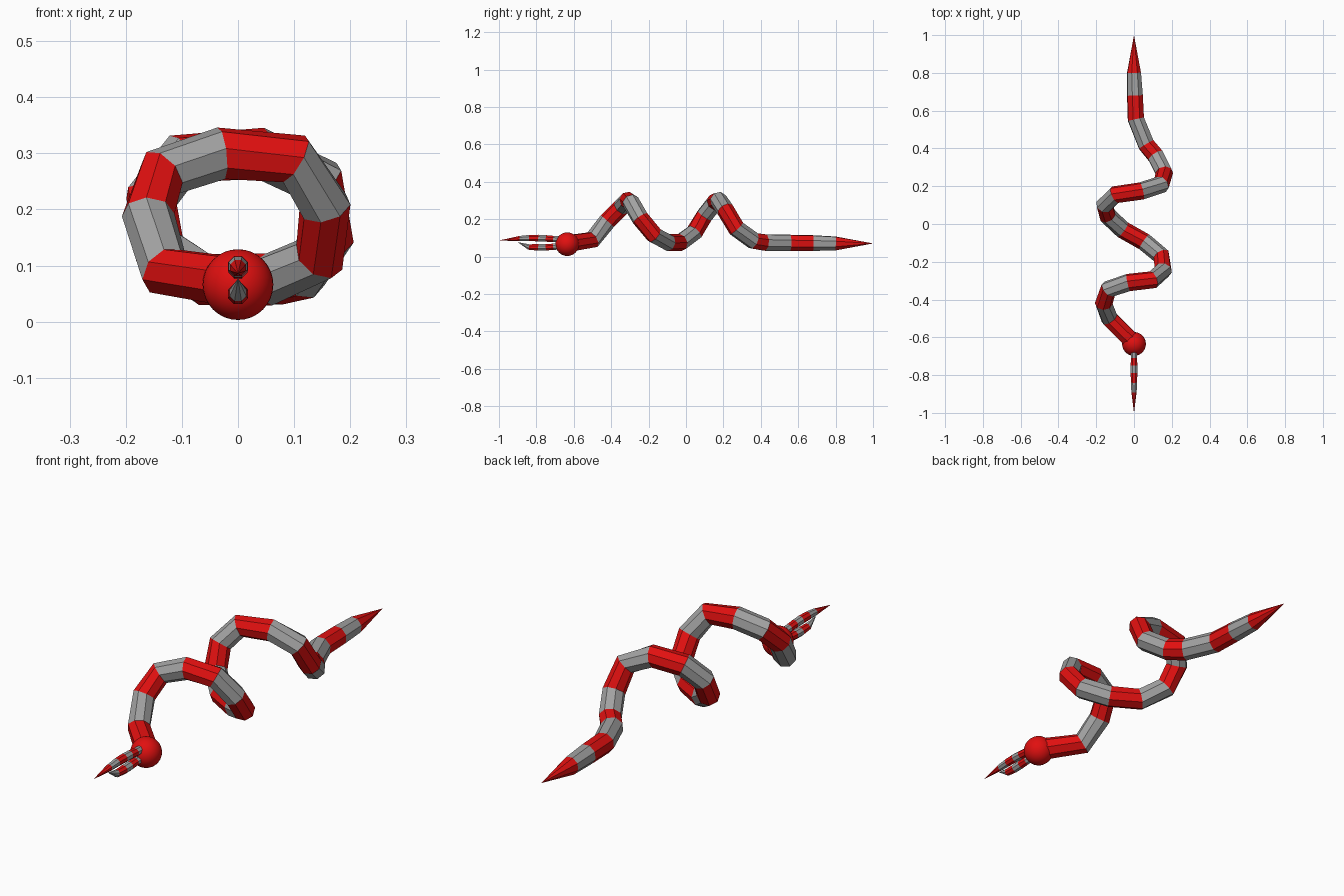
import bpy, bmesh, math
from mathutils import Vector

if "Cube" in bpy.data.objects:
    bpy.data.objects.remove(bpy.data.objects["Cube"])

red = bpy.data.materials.new("red")
red.diffuse_color = (0.75, 0.005, 0.005, 1)
red.use_nodes = True
red.node_tree.nodes["Principled BSDF"].inputs["Base Color"].default_value = red.diffuse_color
grey = bpy.data.materials.new("grey")
grey.diffuse_color = (0.36, 0.36, 0.36, 1)
grey.use_nodes = True
grey.node_tree.nodes["Principled BSDF"].inputs["Base Color"].default_value = grey.diffuse_color


def striped_tube(name, path, radii, first_red, sides=8):
    """Flat-sided tube along a path, each segment alternating in colour."""
    pts = [Vector(p) for p in path]
    bm = bmesh.new()
    rings, normal = [], Vector((0, 0, 1))
    for i, p in enumerate(pts):
        a = (p - pts[i - 1]).normalized() if i else None
        b = (pts[i + 1] - p).normalized() if i < len(pts) - 1 else None
        tangent = ((a or b) + (b or a)).normalized()
        if radii[i] == 0:
            rings.append([bm.verts.new(p)])
            continue
        normal = (normal - tangent * normal.dot(tangent)).normalized()
        side = tangent.cross(normal)
        angles = [2 * math.pi * (k + 0.5) / sides for k in range(sides)]
        rings.append([bm.verts.new(p + radii[i] * (normal * math.cos(t) + side * math.sin(t)))
                      for t in angles])
    for i, (r0, r1) in enumerate(zip(rings, rings[1:])):
        for k in range(sides):
            n = (k + 1) % sides
            quad = [r0[k], r0[n], r1[n], r1[k]] if len(r1) > 1 else [r0[k], r0[n], r1[0]]
            bm.faces.new(quad).material_index = (i + (not first_red)) % 2
    bm.faces.new(rings[0]).material_index = 0 if first_red else 1
    bmesh.ops.recalc_face_normals(bm, faces=bm.faces)
    mesh = bpy.data.meshes.new(name)
    bm.to_mesh(mesh)
    bm.free()
    mesh.materials.append(red)
    mesh.materials.append(grey)
    obj = bpy.data.objects.new(name, mesh)
    bpy.context.collection.objects.link(obj)
    return obj


# Coiled body, two loops then a straight pointed tail
body = [(0, -.63, .07), (-.13, -.50, .09), (-.16, -.42, .19), (-.135, -.345, .265),
        (-.03, -.31, .30), (.10, -.295, .29), (.155, -.245, .205), (.145, -.17, .115),
        (.055, -.095, .075), (-.06, -.03, .075), (-.14, .045, .13), (-.155, .10, .22),
        (-.10, .155, .29), (.04, .175, .30), (.145, .21, .25), (.16, .27, .15),
        (.115, .36, .085), (.065, .42, .075), (.01, .555, .073), (.005, .68, .072),
        (0, .80, .07), (0, 1, .07)]
striped_tube("coiled_body", body, [.047] * 18 + [.046, .044, .039, 0], True)

# Round head
bpy.ops.mesh.primitive_uv_sphere_add(segments=32, ring_count=16, radius=.063,
                                     location=(0, -.635, .066))
head = bpy.context.object
head.name = "head"
head.data.materials.append(red)
bpy.ops.object.shade_smooth_by_angle()

# Two thin striped prongs in front of the head
upper = [(0, y, z) for y, z in [(-.65, .092), (-.71, .094), (-.75, .097), (-.79, .099),
                                (-.84, .099), (-.89, .096), (-1, .086)]]
striped_tube("upper_prong", upper, [.017, .018, .019, .019, .018, .015, 0], False)
lower = [(0, y, z) for y, z in [(-.65, .055), (-.71, .052), (-.75, .05), (-.79, .049),
                                (-.84, .051), (-.90, .077)]]
striped_tube("lower_prong", lower, [.017, .018, .019, .019, .016, 0], False)
